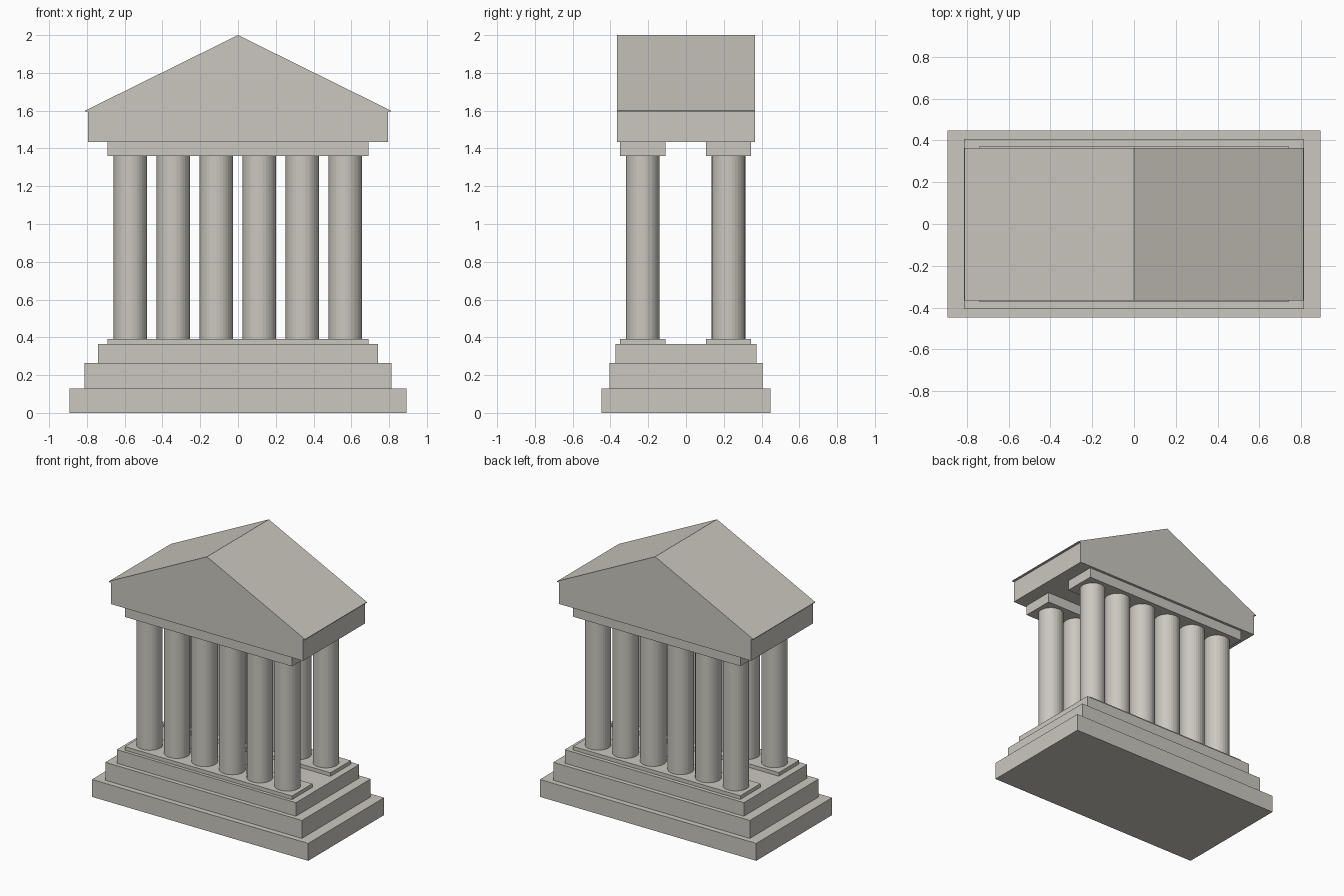
import bpy
import bmesh

default = bpy.data.objects.get("Cube")
if default:
    bpy.data.objects.remove(default, do_unlink=True)

# One warm grey stone for everything
stone = bpy.data.materials.new("warm grey stone")
stone.use_nodes = True
STONE = (0.60, 0.575, 0.52, 1.0)
stone.diffuse_color = STONE
stone.node_tree.nodes["Principled BSDF"].inputs["Base Color"].default_value = STONE


def finish(name, bm):
    bmesh.ops.recalc_face_normals(bm, faces=bm.faces)
    mesh = bpy.data.meshes.new(name)
    bm.to_mesh(mesh)
    bm.free()
    mesh.materials.append(stone)
    obj = bpy.data.objects.new(name, mesh)
    bpy.context.collection.objects.link(obj)
    return obj


def slab(name, half_x, y0, y1, z0, z1):
    """Box centred on x, spanning the given depth and height."""
    bm = bmesh.new()
    bmesh.ops.create_cube(bm, size=1)
    bmesh.ops.scale(bm, vec=(2 * half_x, y1 - y0, z1 - z0), verts=bm.verts)
    bmesh.ops.translate(bm, vec=(0, (y0 + y1) / 2, (z0 + z1) / 2), verts=bm.verts)
    return finish(name, bm)


def column(name, x, y, radius, z0, z1):
    bm = bmesh.new()
    bmesh.ops.create_cone(bm, cap_ends=True, segments=32, radius1=radius,
                          radius2=radius, depth=z1 - z0)
    bmesh.ops.translate(bm, vec=(x, y, (z0 + z1) / 2), verts=bm.verts)
    return finish(name, bm)


def prism(name, profile, y0, y1):
    """Extrude an x-z profile along y."""
    bm = bmesh.new()
    face = bm.faces.new([bm.verts.new((x, y0, z)) for x, z in profile])
    new = bmesh.ops.extrude_face_region(bm, geom=[face])["geom"]
    verts = [v for v in new if isinstance(v, bmesh.types.BMVert)]
    bmesh.ops.translate(bm, vec=(0, y1 - y0, 0), verts=verts)
    return finish(name, bm)


# Stepped base
slab("lower_step", 0.893, -0.447, 0.447, 0, 0.13)
slab("middle_step", 0.812, -0.406, 0.406, 0.13, 0.264)
slab("upper_step", 0.74, -0.373, 0.373, 0.264, 0.365)

# Front and back colonnades, each with a plinth and a beam
FOOT, HEAD, BEAM_TOP = 0.392, 1.36, 1.435
for side, y in (("front", -0.229), ("back", 0.225)):
    slab(side + "_plinth", 0.69, y - 0.12, y + 0.12, 0.365, FOOT)
    slab(side + "_beam", 0.69, y - 0.12, y + 0.12, HEAD, BEAM_TOP)
    for i in range(6):
        column(f"{side}_column_{i + 1}", -0.57 + 0.2277 * i, y, 0.089, FOOT, HEAD)

# Roof block and gable with slightly overhanging eaves
Y0, Y1, EAVES = -0.366, 0.364, 1.6
slab("roof_block", 0.793, Y0, Y1, BEAM_TOP, EAVES)
prism("gable_roof", [(-0.81, EAVES - 0.005), (0.81, EAVES - 0.005),
                     (0.81, EAVES), (0, 2.0), (-0.81, EAVES)], Y0, Y1)
